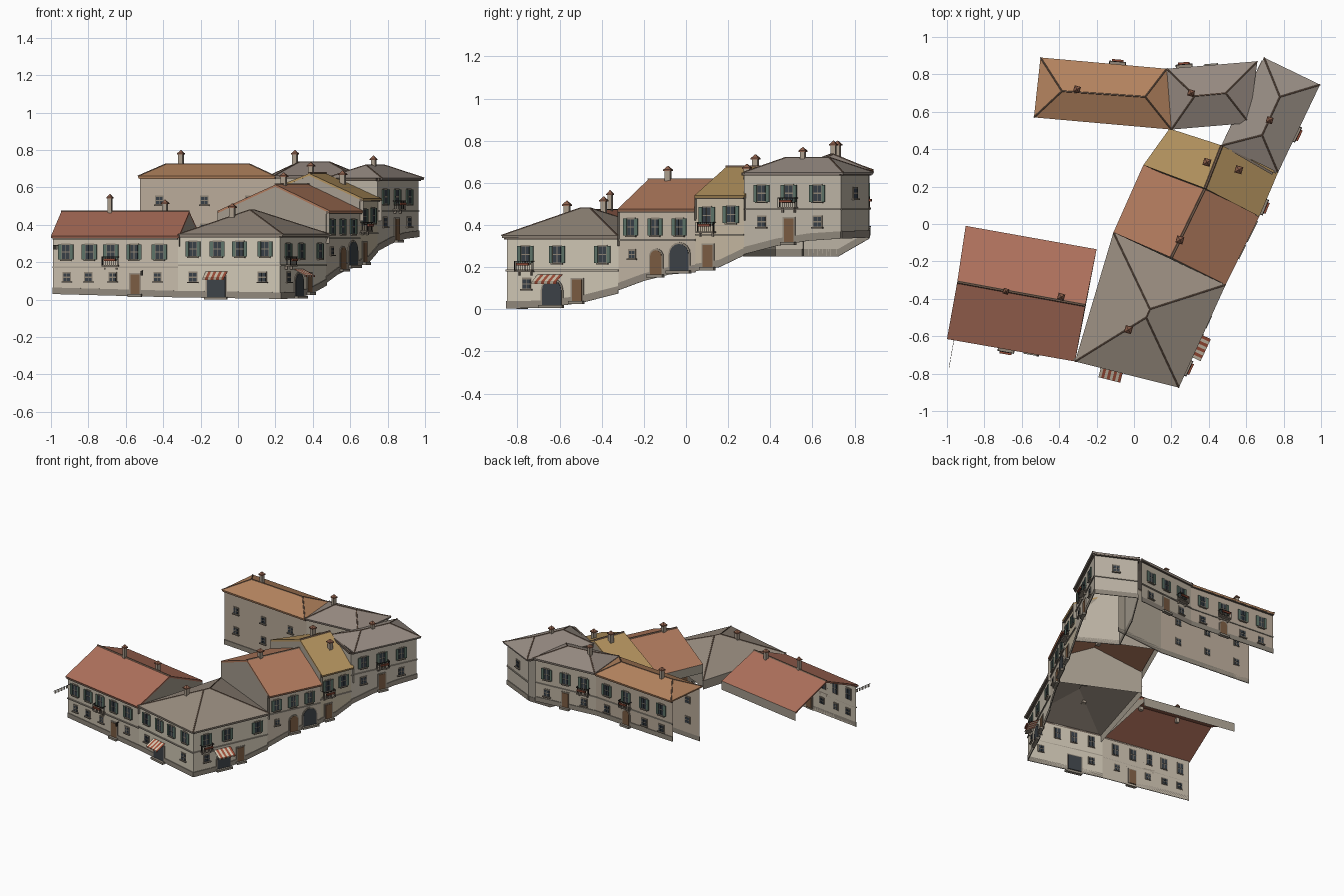
import bpy, bmesh, math
from mathutils import Vector

if "Cube" in bpy.data.objects:
    bpy.data.objects.remove(bpy.data.objects["Cube"])

parts = {}


def material(name, hexcol):
    m = bpy.data.materials.get(name) or bpy.data.materials.new(name)
    rgb = [int(hexcol[i:i + 2], 16) / 255 for i in (0, 2, 4)]
    m.diffuse_color = [c ** 2.2 for c in rgb] + [1]
    m.use_nodes = True
    m.node_tree.nodes["Principled BSDF"].inputs["Base Color"].default_value = m.diffuse_color
    return m


def part(name, col):
    """bmesh that gathers every piece of one kind"""
    if name not in parts:
        parts[name] = (bmesh.new(), material(name + "_colour", col))
    return parts[name][0]


def face(bm, pts):
    return bm.faces.new([bm.verts.new(p) for p in pts])


def prism(bm, lo, hi):
    a, b = [bm.verts.new(p) for p in lo], [bm.verts.new(p) for p in hi]
    n = len(a)
    bm.faces.new(a[::-1])
    bm.faces.new(b)
    for i in range(n):
        bm.faces.new((a[i], a[(i + 1) % n], b[(i + 1) % n], b[i]))


class Wall:
    """Facade sheet; elements are placed by coordinate along axis, height and outward offset"""
    def __init__(s, name, col, p0, p1, bottoms, top, axis=0, band=None):
        s.p, s.axis = Vector(p0 + (0,)), axis
        v = Vector(p1 + (0,)) - s.p
        s.len, s.d = v.length, v.normalized()
        s.n = Vector((s.d.y, -s.d.x, 0))
        k = len(bottoms) - 1
        bot = [(s.len * i / k, z) for i, z in enumerate(bottoms)]
        bm = part(name, col)
        face(bm, [s.pt(u, z, 0) for u, z in bot] + [s.pt(s.len, top, 0), s.pt(0, top, 0)])
        # plinth following the sloping street, string course, cornice
        s.solid("plinth", "8F877B", bot + [(u, z + .035) for u, z in bot[::-1]], 0, .005)
        if band:
            s.box("string_course", "A79E90", 0, s.len, band, band + .008, 0, .007)
        s.box("cornice", "6E6258", 0, s.len, top - .016, top, 0, .014)

    def pt(s, u, z, n):
        return s.p + s.d * u + s.n * n + Vector((0, 0, z))

    def u(s, c):
        return (c - s.p[s.axis]) / s.d[s.axis]

    def solid(s, name, col, prof, n0, n1):
        prism(part(name, col), [s.pt(u, z, n0) for u, z in prof], [s.pt(u, z, n1) for u, z in prof])

    def box(s, name, col, u0, u1, z0, z1, n0, n1):
        s.solid(name, col, [(u0, z0), (u1, z0), (u1, z1), (u0, z1)], n0, n1)

    def window(s, c, z, h=.08, w=.04, shutters=True):
        u = s.u(c)
        s.box("window_frames", "8C8274", u - w / 2 - .005, u + w / 2 + .005, z - h / 2, z + h / 2 + .005, -.006, .004)
        for a, b in ((-w / 2, -.002), (.002, w / 2)):
            for q in (-h / 2 + .003, .003):
                s.box("window_glass", "3A4148", u + a, u + b, z + q, z + q + h / 2 - .006, -.008, .006)
        s.box("window_sills", "857B6E", u - w / 2 - .01, u + w / 2 + .01, z - h / 2 - .007, z - h / 2, 0, .013)
        if shutters:
            for t in (-1, 1):
                a, b = sorted((u + t * (w / 2 + .003), u + t * (w / 2 + .021)))
                s.box("shutters", "5E7368", a, b, z - h / 2, z + h / 2, .003, .009)

    def door(s, c, z0, z1, w=.05, arch=False, col=("doors", "7A5C44")):
        u = s.u(c)

        def outline(r, top):
            if not arch:
                return [(u - r, z0), (u + r, z0), (u + r, top), (u - r, top)]
            arc = [(u + r * math.cos(t * math.pi / 8), top - r + r * math.sin(t * math.pi / 8)) for t in range(9)]
            return [(u - r, z0), (u + r, z0)] + arc
        s.solid("door_surrounds", "968C7E", outline(w / 2 + .008, z1 + .008), -.004, .005)
        s.solid(*col, outline(w / 2, z1), -.008, .008)
        s.box("door_steps", "8F877B", u - w / 2 - .012, u + w / 2 + .012, z0 - .015, z0, 0, .025)

    def balcony(s, c, z, w=.09, dep=.035):
        u, h, iron = s.u(c), .045, ("balcony_iron", "35322F")
        s.box("balcony_slabs", "8F8477", u - w / 2, u + w / 2, z - .008, z, 0, dep)
        s.box(*iron, u - w / 2, u + w / 2, z + h - .004, z + h, dep - .004, dep)
        for i in range(9):
            x = u - w / 2 + .001 + (w - .002) * i / 8
            s.box(*iron, x - .001, x + .001, z, z + h, dep - .003, dep - .001)
        for t in (-1, 1):
            x = u + t * (w / 2 - .002)
            s.box(*iron, x - .002, x + .002, z + h - .004, z + h, 0, dep)
            for k in (.008, .018):
                s.box(*iron, x - .001, x + .001, z, z + h, k, k + .002)
            x = u + t * w * .35
            s.solid("balcony_slabs", "8F8477", [(x - .004, z - .025), (x + .004, z - .025), (x + .004, z - .008), (x - .004, z - .008)], 0, .014)
        s.box("flower_boxes", "8A4A38", u - w * .35, u + w * .35, z + .022, z + .034, dep, dep + .01)

    def awning(s, c, z, w=.12, dep=.07, drop=.035):
        u, k = s.u(c), 8
        for i in range(k):
            a, b = u - w / 2 + w * i / k, u - w / 2 + w * (i + 1) / k
            nm = ("awning_red", "A8543F") if i % 2 else ("awning_cream", "D8CBB5")
            bm = part(*nm)
            face(bm, [s.pt(a, z, 0), s.pt(a, z - drop, dep), s.pt(b, z - drop, dep), s.pt(b, z, 0)])
            face(bm, [s.pt(a, z - drop, dep), s.pt(a, z - drop - .01, dep), s.pt(b, z - drop - .01, dep), s.pt(b, z - drop, dep)])

    def lamp(s, c, z):
        u = s.u(c)
        s.box("lamps", "35322F", u - .002, u + .002, z + .012, z + .016, 0, .025)
        s.box("lamps", "35322F", u - .006, u + .006, z - .01, z + .012, .015, .027)


def roof(name, col, a, b, c, d, r0, r1, ez, rz, hip=False, skirt=(), ends=(), low=.3):
    """Gable or hip roof; a-b and c-d are the eaves, r0-r1 the ridge"""
    A, B, C, D = [Vector(p + (ez,)) for p in (a, b, c, d)]
    R, S = Vector(r0 + (rz,)), Vector(r1 + (rz,))
    bm = part(name, col)
    for f in [(A, B, S, R), (C, D, R, S)] + ([(B, C, S), (D, A, R)] if hip else []):
        face(bm, f)
    bmesh.ops.remove_doubles(bm, verts=bm.verts, dist=1e-4)
    # ridge and hip tiles
    lines = [(R, S)] + ([(A, R), (D, R), (B, S), (C, S)] if hip else [])
    for p, q in lines:
        r = .004 if hip else .008
        v = (q - p).normalized()
        x = v.cross(Vector((0, 0, 1))).normalized() * r
        y = x.cross(v).normalized() * r
        ring = [x, x * .5 + y * .8, -x * .5 + y * .8, -x]
        prism(part("ridge_tiles", "7D6555"), [p + o for o in ring], [q + o for o in ring])
    # courtyard eave strips and party gables
    E = {"bc": (B, C), "cd": (C, D), "da": (D, A)}
    for k in skirt:
        p, q = E[k]
        o = Vector((0, 0, .065))
        face(part("courtyard_eave_walls", "A39A8C"), [p - o, q - o, q, p])
    for k in ends:
        p, q = E[k]
        top = S if k == "bc" else R
        o = Vector((0, 0, .012))
        face(part("party_gables", "A39A8C"), [(p.x, p.y, low), (q.x, q.y, low), q - o, top - o, p - o])


# roofs
roof("red_roof", "AD705C", (-1, -.615), (-.315, -.735), (-.2, -.135), (-.9, -.01), (-.945, -.31), (-.26, -.435), .34, .47, skirt=["cd"], ends=["bc"])
roof("corner_roof", "978B7E", (.24, -.875), (.49, -.325), (-.11, -.045), (-.315, -.735), (.065, -.5), (.085, -.455), .35, .48, True, ["cd"])
roof("orange_roof", "B07A5E", (.49, -.325), (.67, .04), (.05, .315), (-.11, -.045), (.2, -.18), (.38, .19), .475, .615, False, ["cd"], ["da"])
roof("yellow_roof", "B3925F", (.67, .04), (.77, .275), (.19, .51), (.05, .315), (.38, .19), (.47, .42), .54, .675, False, ["cd"], ["da", "bc"], .42)
roof("upper_corner_roof", "978C83", (.77, .275), (.995, .745), (.695, .89), (.47, .42), (.685, .475), (.78, .68), .65, .72, True)
roof("back_grey_roof", "94887F", (.2, .505), (.615, .54), (.66, .87), (.175, .83), (.325, .685), (.49, .7), .665, .735, True)
roof("back_orange_roof", "B3835F", (-.535, .57), (.2, .505), (.175, .83), (-.5, .89), (-.385, .71), (.06, .68), .66, .725, True)

# left house front
w = Wall("left_house_wall", "C4B9A8", (-.99, -.598), (-.32, -.715), [.03, .012], .338, 0, .17)
for x in (-.92, -.795, -.68, -.555, -.42):
    w.window(x, .255)
for x in (-.915, -.8, -.67, -.43):
    w.window(x, .12, .045, .035, False)
w.door(-.55, .03, .135)
w.balcony(-.68, .185)
w.lamp(-.51, .14)
# washing line pole
u = w.u(-.96)
w.box("washing_line", "4A4540", u - .001, u + .001, .289, .291, 0, .17)
for i in range(5):
    w.box("washing", "B9AE9E", u - .001, u + .001, .268, .289, .03 + i * .028, .046 + i * .028)

# corner house front and side
w = Wall("corner_house_wall", "CFC6B4", (-.32, -.715), (.225, -.85), [.012, .004], .348, 0, .18)
for x in (-.24, -.11, .01, .145):
    w.window(x, .27)
for x in (-.24, .13):
    w.window(x, .12, .05, .04, False)
w.door(-.115, .015, .125, .1, col=("shop_doors", "3F4449"))
w.awning(-.115, .15)
w = Wall("corner_house_wall", "CFC6B4", (.225, -.85), (.47, -.32), [.004, .006, .03, .075], .348, 1, .18)
for y in (-.76, -.61, -.395):
    w.window(y, .26)
w.balcony(-.76, .185)
w.window(-.755, .12, .05, .04, False)
w.door(-.635, .02, .14, .1, True, ("shop_doors", "3F4449"))
w.awning(-.645, .165, .13)
w.door(-.515, .04, .14)

# orange-roofed house
w = Wall("middle_house_wall", "BFB3A2", (.47, -.32), (.65, .045), [.09, .135, .165, .175], .475, 1, .325)
for y in (-.26, -.145, -.03):
    w.window(y, .39, .08, .035)
w.window(-.255, .26, .04, .03, False)
w.door(-.14, .165, .28, .06, True)
w.door(-.03, .185, .31, .1, True, ("shop_doors", "3F4449"))

# yellow-roofed house
w = Wall("yellow_house_wall", "C2B59E", (.65, .045), (.745, .275), [.18, .2, .255], .54, 1, .35)
w.window(.1, .445)
w.window(.215, .45)
w.balcony(.1, .37)
w.door(.105, .2, .305)

# upper corner house: street side, end, court side, party side
w = Wall("upper_house_wall", "BDB4A5", (.745, .275), (.965, .735), [.26, .3, .325, .335], .65, 1, .47)
for y in (.36, .49, .625):
    w.window(y, .55)
w.balcony(.49, .485)
for y in (.36, .625):
    w.window(y, .415, .05, .04, False)
w.door(.49, .32, .43)
w = Wall("upper_house_wall", "BDB4A5", (.965, .735), (.695, .868), [.335, .34], .65, 0, .47)
w.window(.83, .55, .05, .04, False)
Wall("upper_house_wall", "BDB4A5", (.695, .868), (.485, .425), [.335, .25, .25, .25], .65, 0)
Wall("upper_house_wall", "BDB4A5", (.485, .425), (.745, .275), [.25, .25], .65, 0)

# back houses: street side then court side
w = Wall("back_grey_house_wall", "BBB09F", (.65, .852), (.175, .812), [.34, .345], .665, 0, .475)
for x in (.56, .415, .27):
    w.window(x, .56)
w.balcony(.27, .49)
w.window(.56, .42, .05, .04, False)
w.window(.27, .42, .05, .04, False)
w.door(.415, .35, .455)
w = Wall("back_orange_house_wall", "B8A998", (.175, .812), (-.5, .87), [.345, .35], .66, 0, .475)
for x in (.08, -.09, -.25, -.4):
    w.window(x, .56)
w.balcony(-.09, .49)
for x in (.08, -.25, -.4):
    w.window(x, .42, .05, .04, False)
w.door(-.09, .355, .46, .055, True)
w = Wall("back_orange_house_wall", "B8A998", (-.525, .588), (.2, .525), [.25, .25], .66, 0)
for x in (-.42, -.18, .06):
    for z in (.38, .53):
        w.window(x, z, .045, .035, False)
Wall("back_grey_house_wall", "BBB09F", (.2, .525), (.605, .56), [.25, .25], .665, 0)

# chimneys: shaft, slab and pyramid cap
for x, y, z0, z1, s in ((-.305, .72, .69, .8, .04), (.305, .7, .69, .8, .04), (.725, .555, .66, .77, .04),
                        (.39, .33, .6, .735, .045), (.56, .29, .6, .69, .045), (.245, -.085, .56, .68, .045),
                        (-.03, -.565, .42, .515, .045), (-.39, -.39, .42, .535, .042), (-.685, -.36, .42, .565, .035)):
    def ring(r, z):
        return [Vector((x + r * p, y + r * q, z)) for p, q in ((-.9, -.5), (.5, -.9), (.9, .5), (-.5, .9))]
    prism(part("chimney_shafts", "A99B8B"), ring(s * .42, z0), ring(s * .42, z1 - .024))
    cap = part("chimney_caps", "8A5F4C")
    prism(cap, ring(s * .6, z1 - .024), ring(s * .6, z1 - .017))
    prism(cap, ring(s * .55, z1 - .017), ring(.002, z1))

# turn the gathered pieces into objects
for name, (bm, mat) in parts.items():
    is_roof = name.endswith("_roof")
    if is_roof:
        for f in bm.faces:
            f.normal_update()
            if f.normal.z < 0:
                f.normal_flip()
    elif not name.endswith(("_wall", "_walls", "gables")) and not name.startswith("awning"):
        bmesh.ops.recalc_face_normals(bm, faces=bm.faces)
    me = bpy.data.meshes.new(name)
    bm.to_mesh(me)
    bm.free()
    me.materials.append(mat)
    ob = bpy.data.objects.new(name, me)
    bpy.context.collection.objects.link(ob)
    if is_roof:
        m = ob.modifiers.new("tile_thickness", "SOLIDIFY")
        m.thickness, m.offset = .012, -1
